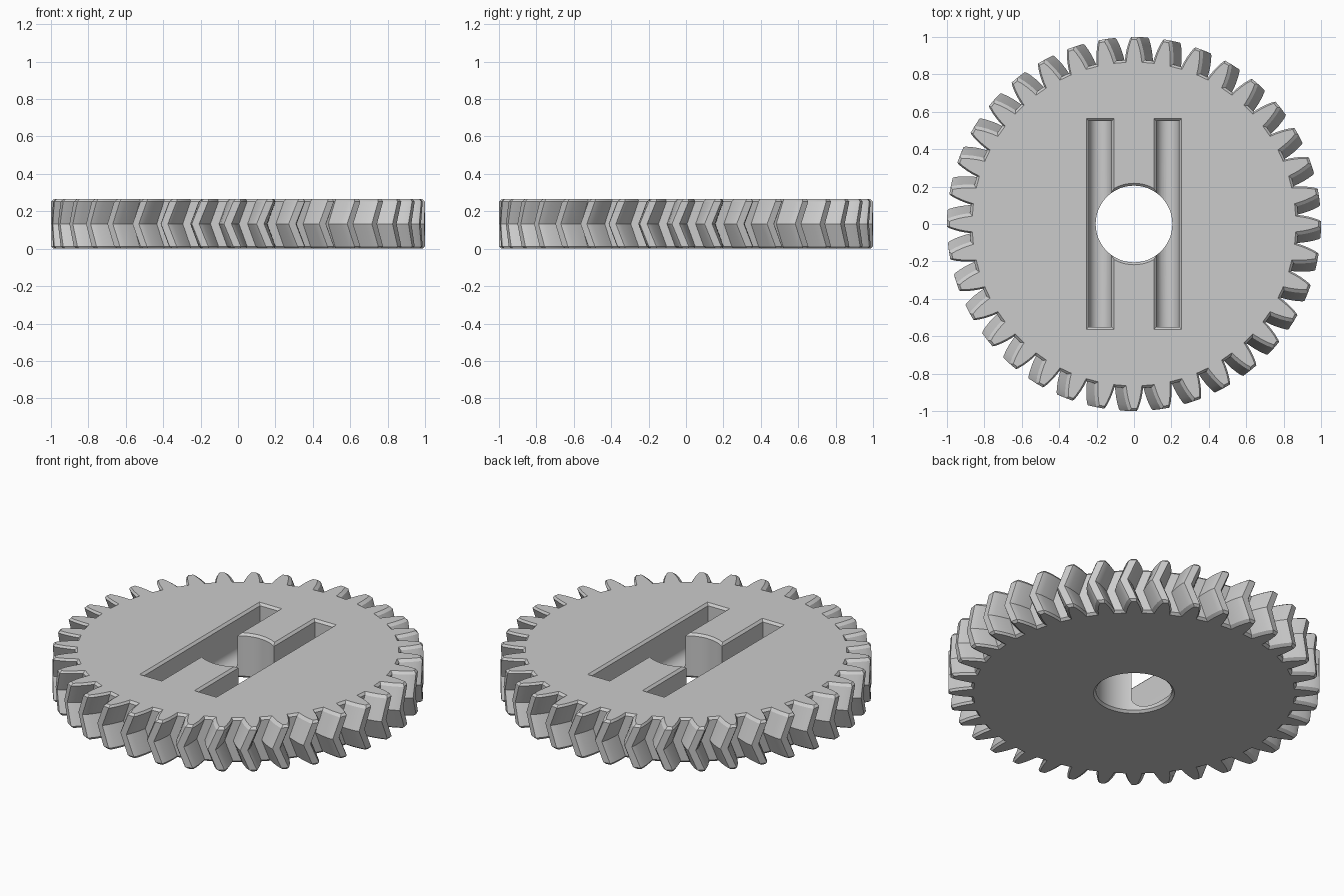
import bpy, bmesh
from math import cos, sin, pi, radians
from mathutils import Vector

cube = bpy.data.objects.get("Cube")
if cube:
    bpy.data.objects.remove(cube, do_unlink=True)

HEIGHT = 0.265
BEVEL = 0.013
TEETH = 36
TWIST = 0.055      # how far the tooth middle trails its ends, in radians
HOLE = 0.205
SLOT_X, SLOT_HALF, SLOT_END, SLOT_CENTRE_Z = 0.18, 0.06, 0.55, 0.092


def loft(name, rings):
    """Skin a solid through rings that hold equal numbers of points."""
    bm = bmesh.new()
    loops = [[bm.verts.new(p) for p in ring] for ring in rings]
    n = len(loops[0])
    for a, b in zip(loops, loops[1:]):
        for i in range(n):
            j = (i + 1) % n
            bm.faces.new((a[i], a[j], b[j], b[i]))
    bm.faces.new(loops[0][::-1])
    bm.faces.new(loops[-1])
    bmesh.ops.recalc_face_normals(bm, faces=bm.faces)
    mesh = bpy.data.meshes.new(name)
    bm.to_mesh(mesh)
    bm.free()
    obj = bpy.data.objects.new(name, mesh)
    bpy.context.collection.objects.link(obj)
    return obj


def inset(points, distance):
    """Move a counterclockwise outline inwards."""
    result = []
    for i, p in enumerate(points):
        before = (p - points[i - 1]).normalized()
        after = (points[(i + 1) % len(points)] - p).normalized()
        n1 = Vector((-before.y, before.x))
        n2 = Vector((-after.y, after.x))
        result.append(p + (n1 + n2) * (distance / max(1 + n1.dot(n2), 0.5)))
    return result


def ring(points, z, turn=0.0):
    c, s = cos(turn), sin(turn)
    return [(p.x * c - p.y * s, p.x * s + p.y * c, z) for p in points]


def circle(radius, z, sides=64):
    return [(radius * cos(2 * pi * i / sides), radius * sin(2 * pi * i / sides), z)
            for i in range(sides)]


def rectangle(x, half_x, half_y, z):
    return [(x - half_x, -half_y, z), (x + half_x, -half_y, z),
            (x + half_x, half_y, z), (x - half_x, half_y, z)]


# Tooth outline: radius and half angle from root to tip
flank = [(0.878, 0.061), (0.905, 0.055), (0.935, 0.047), (0.965, 0.037),
         (0.99, 0.027), (1.0, 0.02)]
tooth = [(r, -a) for r, a in flank] + [(r, a) for r, a in reversed(flank)]
outline = []
for k in range(TEETH):
    mid = 2 * pi * k / TEETH
    outline += [Vector((r * cos(mid + a), r * sin(mid + a))) for r, a in tooth]

# Herringbone gear body with chamfered rims
small = inset(outline, BEVEL)
edge_turn = -TWIST * 2 * BEVEL / HEIGHT
gear = loft("herringbone_gear", [
    ring(small, 0),
    ring(outline, BEVEL, edge_turn),
    ring(outline, HEIGHT / 2, -TWIST),
    ring(outline, HEIGHT - BEVEL, edge_turn),
    ring(small, HEIGHT)])

# Centre bore, flared at both ends
over = 0.02
cutters = [loft("bore_cutter", [
    circle(HOLE + BEVEL + over, -over),
    circle(HOLE, BEVEL),
    circle(HOLE, HEIGHT - BEVEL),
    circle(HOLE + BEVEL + over, HEIGHT + over)])]

# Two round-bottomed slots with chamfered mouths
for side in (-1, 1):
    x = side * SLOT_X
    section = [(x - SLOT_HALF, HEIGHT + over)]
    section += [(x - SLOT_HALF * cos(pi * i / 20), SLOT_CENTRE_Z - SLOT_HALF * sin(pi * i / 20))
                for i in range(21)]
    section += [(x + SLOT_HALF, HEIGHT + over)]
    cutters.append(loft("slot_cutter", [[(px, y, pz) for px, pz in section]
                                        for y in (-SLOT_END, SLOT_END)]))
    low, high = -0.01, BEVEL + over
    cutters.append(loft("slot_mouth_cutter", [
        rectangle(x, SLOT_HALF + d, SLOT_END + d, HEIGHT - BEVEL + d) for d in (low, high)]))

# Cut the openings, then drop the helpers
bpy.context.view_layer.objects.active = gear
for cutter in cutters:
    cutter.hide_render = True
    mod = gear.modifiers.new("cut", 'BOOLEAN')
    mod.operation = 'DIFFERENCE'
    mod.solver = 'EXACT'
    mod.object = cutter
    bpy.ops.object.modifier_apply(modifier=mod.name)
for cutter in cutters:
    bpy.data.objects.remove(cutter, do_unlink=True)

# Single grey finish
grey = bpy.data.materials.new("light_grey")
grey.use_nodes = True
colour = (0.6, 0.6, 0.6, 1)
grey.diffuse_color = colour
grey.node_tree.nodes["Principled BSDF"].inputs["Base Color"].default_value = colour
gear.data.materials.clear()
gear.data.materials.append(grey)

bpy.ops.object.select_all(action='DESELECT')
gear.select_set(True)
bpy.ops.object.shade_smooth_by_angle(angle=radians(20))
